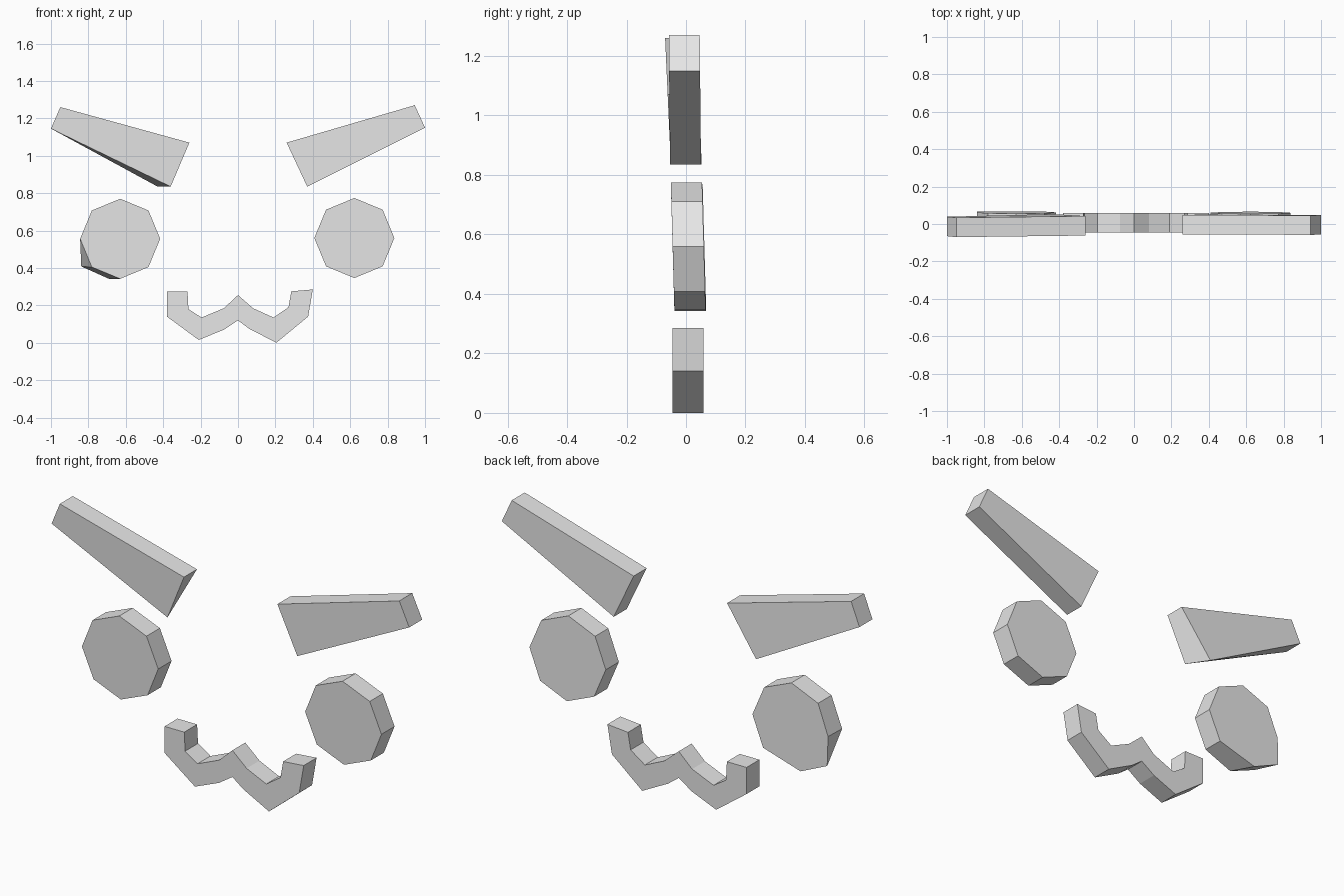
import bpy, bmesh, math

cube = bpy.data.objects.get("Cube")
if cube:
    bpy.data.objects.remove(cube, do_unlink=True)

# One plain grey for everything
grey = bpy.data.materials.new("light_grey")
grey.use_nodes = True
colour = (0.8, 0.8, 0.8, 1)
grey.diffuse_color = colour
grey.node_tree.nodes["Principled BSDF"].inputs["Base Color"].default_value = colour


def slab(name, outline, front, back, tilt=0.0, back_moves=None):
    """Thick plate from an x-z outline; tilt leans it in y with height,
    back_moves replaces single corners of the back face."""
    bm = bmesh.new()
    mid = sum(z for x, z in outline) / len(outline)
    rear = list(outline)
    for index, point in (back_moves or {}).items():
        rear[index] = point

    def ring(points, y):
        return [bm.verts.new((x, y + tilt * (z - mid), z)) for x, z in points]

    a, b = ring(outline, front), ring(rear, back)
    bm.faces.new(a)
    bm.faces.new(b[::-1])
    count = len(a)
    for i in range(count):
        j = (i + 1) % count
        bm.faces.new((a[i], b[i], b[j], a[j]))
    bmesh.ops.recalc_face_normals(bm, faces=bm.faces)
    mesh = bpy.data.meshes.new(name)
    bm.to_mesh(mesh)
    bm.free()
    mesh.materials.append(grey)
    obj = bpy.data.objects.new(name, mesh)
    bpy.context.collection.objects.link(obj)
    return obj


def octagon(cx, cz, radius):
    """Corners run anticlockwise from the +x side."""
    return [(cx + radius * math.cos(i * math.pi / 4),
             cz + radius * math.sin(i * math.pi / 4)) for i in range(8)]


# Slanted eyebrows, wide at the inner end
slab("left_eyebrow", [(.26, 1.07), (.37, .835), (1, 1.15), (.945, 1.27)],
     -.056, .048, tilt=-.01)
slab("right_eyebrow", [(-.26, 1.07), (-.95, 1.26), (-1, 1.145), (-.36, .835)],
     -.062, .042, tilt=-.045, back_moves={3: (-.43, .835)})

# Eight-sided eyes; the right one has a slightly skewed back
slab("left_eye", octagon(.622, .56, .214), -.045, .06, tilt=-.028)
slab("right_eye", octagon(-.63, .556, .214), -.045, .062, tilt=-.028,
     back_moves={4: (-.84, .556), 5: (-.838, .408), 6: (-.69, .342)})

# Wavy mouth: lower edge from right to left, then the upper edge back
lower = [(-.38, .275), (-.38, .14), (-.21, .015), (-.075, .07), (0, .12),
         (.06, .075), (.205, 0), (.375, .14), (.4, .285)]
upper = [(.285, .275), (.27, .19), (.19, .135), (.08, .185), (0, .255),
         (-.075, .185), (-.195, .135), (-.265, .18), (-.27, .275)]
slab("mouth", lower + upper, -.045, .058)
